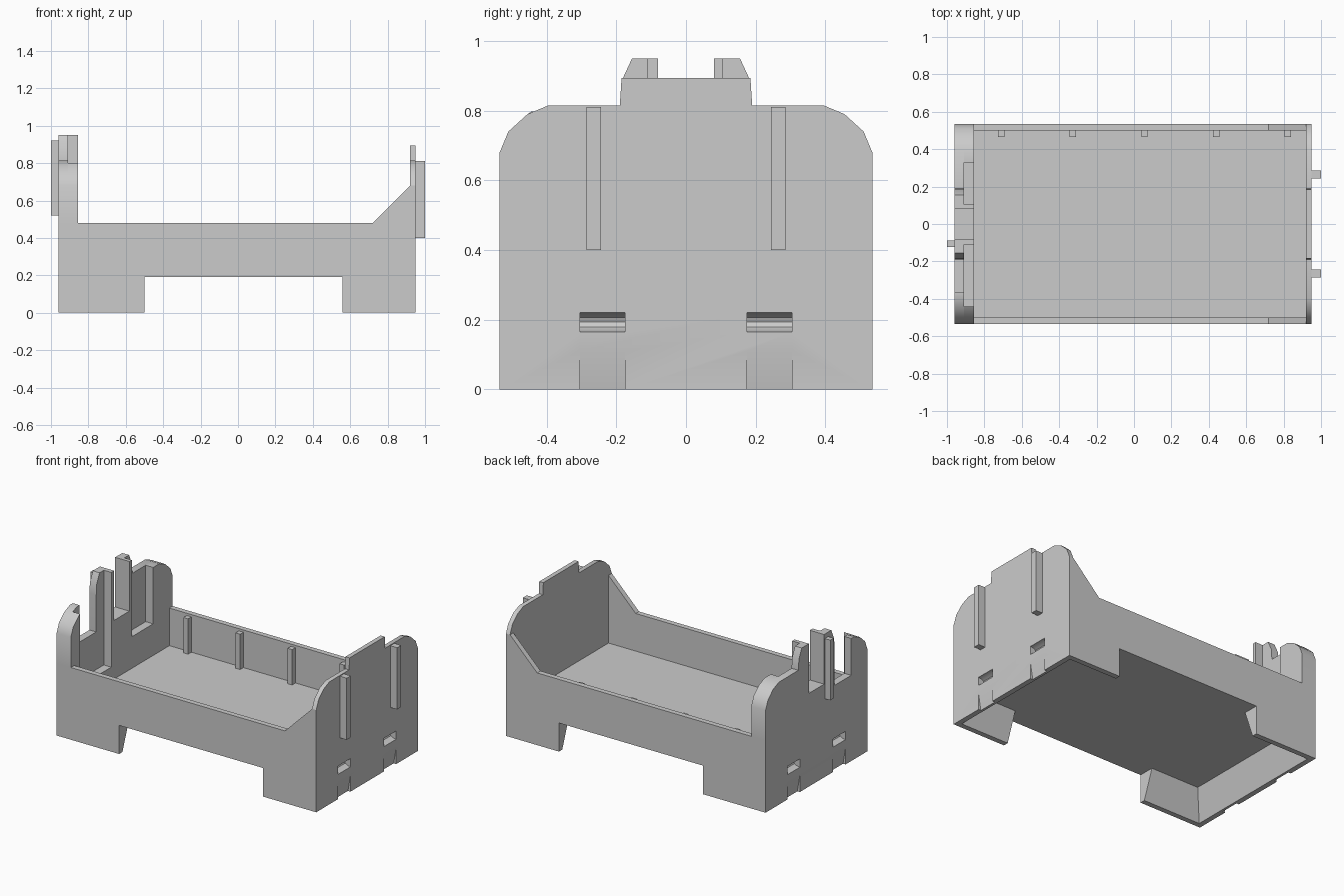
import bpy, bmesh

cube = bpy.data.objects.get("Cube")
if cube:
    bpy.data.objects.remove(cube, do_unlink=True)

grey = bpy.data.materials.new("plain_grey")
grey.use_nodes = True
colour = (0.6, 0.6, 0.6, 1)
grey.diffuse_color = colour
grey.node_tree.nodes["Principled BSDF"].inputs["Base Color"].default_value = colour

L, R, W = -0.96, 0.95, 0.535        # outer ends and half width
LIP, INNER = -0.91, -0.855          # layers of the thick left end
FLOOR, UNDER, SIDE = 0.23, 0.19, 0.48


def finish(name, bm):
    bmesh.ops.recalc_face_normals(bm, faces=bm.faces)
    mesh = bpy.data.meshes.new(name)
    bm.to_mesh(mesh)
    bm.free()
    mesh.materials.append(grey)
    ob = bpy.data.objects.new(name, mesh)
    bpy.context.collection.objects.link(ob)
    return ob


def extrude(name, points, axis, a, b):
    """Extrude a flat profile along axis 'x' (y,z points) or 'y' (x,z points)."""
    bm = bmesh.new()
    place = (lambda p, t: (t, p[0], p[1])) if axis == "x" else (lambda p, t: (p[0], t, p[1]))
    ends = [[bm.verts.new(place(p, t)) for p in points] for t in (a, b)]
    n = len(points)
    bm.faces.new(ends[0])
    bm.faces.new(ends[1][::-1])
    for i in range(n):
        j = (i + 1) % n
        bm.faces.new((ends[0][i], ends[0][j], ends[1][j], ends[1][i]))
    return finish(name, bm)


def box(name, x0, x1, y0, y1, z0, z1):
    return extrude(name, [(x0, z0), (x1, z0), (x1, z1), (x0, z1)], "y", y0, y1)


def cut(target, cutter):
    cutter.hide_render = True
    mod = target.modifiers.new("cut", "BOOLEAN")
    mod.operation = "DIFFERENCE"
    mod.solver = "EXACT"
    mod.object = cutter
    bpy.context.view_layer.objects.active = target
    bpy.ops.object.modifier_apply(modifier=mod.name)
    bpy.data.objects.remove(cutter, do_unlink=True)


# Tray body: side profile with legs, level rim and ramp to the tall end
body = extrude("tray_body", [
    (L, 0), (-0.5, 0), (-0.5, UNDER), (0.56, UNDER), (0.56, 0), (R, 0),
    (R, 0.68), (0.92, 0.68), (0.72, SIDE), (L, SIDE)], "y", -W, W)
cut(body, box("cavity", INNER, 0.92, -0.5, 0.5, FLOOR, 1))
cut(body, box("front_pocket", LIP, INNER + 0.01, -0.44, -0.11, 0.32, 1))
cut(body, box("back_pocket", LIP, INNER + 0.01, 0.105, 0.33, 0.44, 1))

# Tapered hollow under the floor
bm = bmesh.new()
rings = []
for z, inset in ((-0.01, 0.031), (UNDER, 0.105)):
    x0, x1, y = L + inset, R - inset, W - inset
    rings.append([bm.verts.new((px, py, z)) for px, py in
                  ((x0, -y), (x1, -y), (x1, y), (x0, y))])
bm.faces.new(rings[0])
bm.faces.new(rings[1])
for i in range(4):
    j = (i + 1) % 4
    bm.faces.new((rings[0][i], rings[0][j], rings[1][j], rings[1][i]))
cut(body, finish("hollow", bm))

# Rounded slots and wedge notches in both ends
ARC = [(1, 0), (0.87, 0.5), (0.5, 0.87), (0, 1), (-0.5, 0.87), (-0.87, 0.5),
       (-1, 0), (-0.87, -0.5), (-0.5, -0.87), (0, -1), (0.5, -0.87), (0.87, -0.5)]
for end, s in ((L, 1), (R, -1)):
    for y in (-0.24, 0.24):
        cut(body, extrude("slot", [(end + 0.045 * c, 0.1925 + 0.0275 * d) for c, d in ARC],
                          "y", y - 0.065, y + 0.065))
        cut(body, extrude("notch", [(end - s * 0.01, 0.11), (end, 0.11),
                                    (end + s * 0.02, -0.01), (end - s * 0.01, -0.01)],
                          "y", y - 0.065, y + 0.065))

# Upper end profiles share a rounded shoulder and a tapered tab
shoulder = [(W, 0.68), (0.51, 0.74), (0.455, 0.79), (0.395, 0.815)]
tab = [(0.19, 0.815), (0.185, 0.885), (0.155, 0.95), (0.08, 0.95)]


def mirror(points):
    return [(-y, z) for y, z in reversed(points)]


# Tall right end with its low centre tab
half = shoulder + [(0.19, 0.815), (0.185, 0.893)]
extrude("right_end_wall", half + mirror(half), "x", 0.92, R)

# Left end: outer plate with two tabs and an open gap at the front
extrude("left_end_plate",
        [(W, SIDE)] + shoulder + tab + [(0.08, 0.62), (-0.08, 0.62)]
        + mirror(tab)[:3] + [(-0.19, 0.815), (-0.19, 0.57), (-0.365, 0.57), (-0.365, 0.815)]
        + mirror(shoulder) + [(-W, SIDE)], "x", L, LIP)

# Left end: inner corner blocks and centre posts
extrude("left_end_back_block", [(W, SIDE)] + shoulder + [(0.33, 0.815), (0.33, SIDE)],
        "x", LIP, INNER)
extrude("left_end_front_block", [(-0.44, SIDE), (-0.44, 0.8)] + mirror(shoulder)[1:]
        + [(-W, SIDE)], "x", LIP, INNER)
extrude("centre_posts", [(0.105, SIDE), (0.105, 0.95), (0.08, 0.95), (0.08, 0.62),
                         (-0.08, 0.62), (-0.08, 0.95), (-0.11, 0.95), (-0.11, SIDE)],
        "x", LIP, INNER)

# Outside ribs on the ends
for y in (-0.265, 0.265):
    box("right_end_rib", R, 1, y - 0.021, y + 0.021, 0.4, 0.81)
box("left_end_rib", -1, L, -0.123, -0.088, 0.52, 0.92)

# Small ribs inside the back wall
for i in range(5):
    x = -0.71 + i * 0.383
    box("back_wall_rib", x - 0.017, x + 0.017, 0.465, 0.5, FLOOR, 0.465)

# Smooth only the shallow angles of the rounded shoulders and slots
bpy.ops.object.select_all(action="DESELECT")
for ob in bpy.context.collection.objects:
    if ob.type == "MESH" and grey.name in ob.data.materials:
        ob.select_set(True)
        bpy.context.view_layer.objects.active = ob
bpy.ops.object.shade_smooth_by_angle(angle=0.55)
